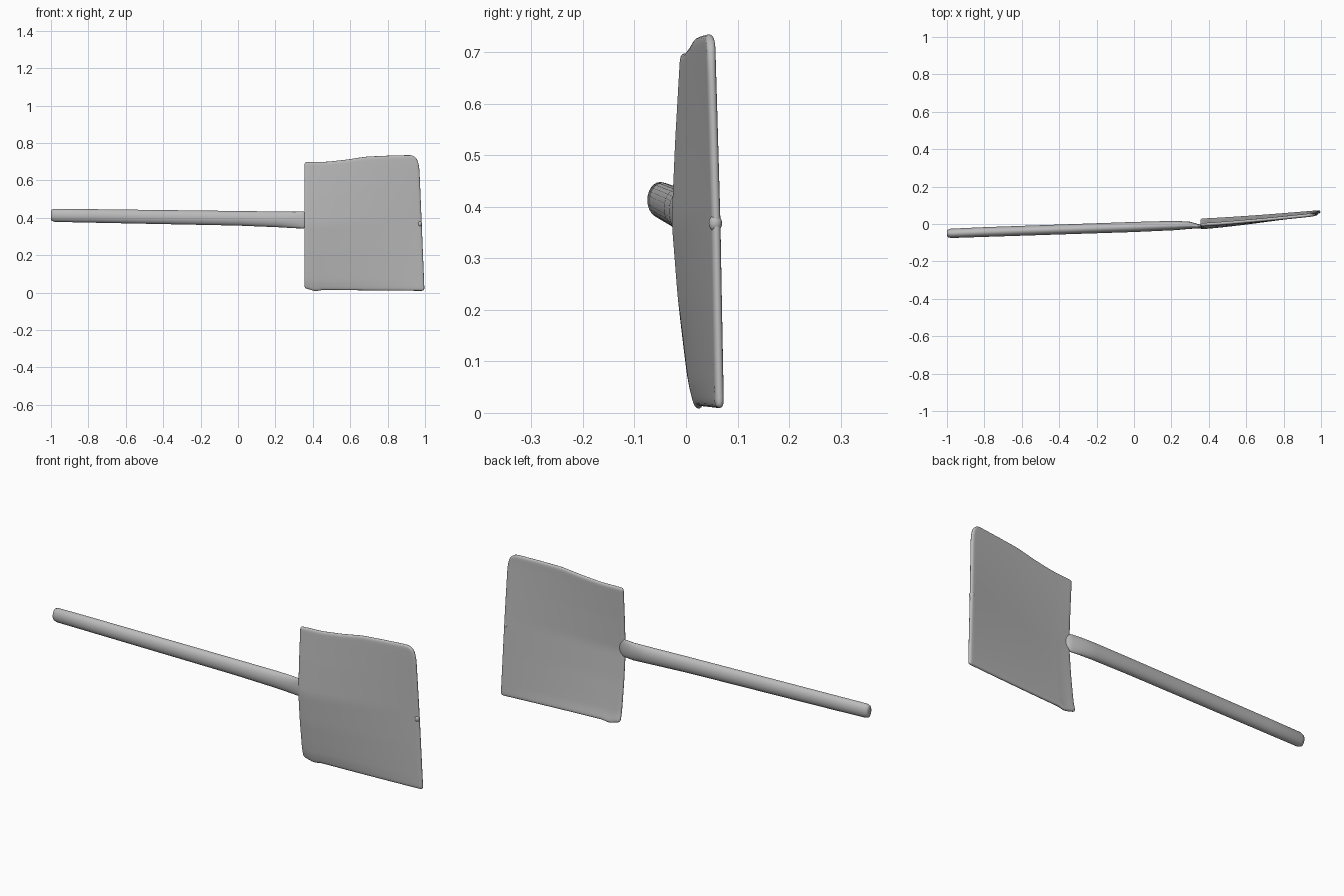
import bpy, bmesh, math
from mathutils import Vector

cube = bpy.data.objects.get("Cube")
if cube:
    bpy.data.objects.remove(cube, do_unlink=True)

grey = bpy.data.materials.new("plain grey")
grey.use_nodes = True
colour = (0.5, 0.5, 0.5, 1)
grey.diffuse_color = colour
grey.node_tree.nodes["Principled BSDF"].inputs["Base Color"].default_value = colour


def curve(points, t):
    """Smoothly interpolate (t, value) points."""
    if t <= points[0][0]:
        return points[0][1]
    for (a, p), (b, q) in zip(points, points[1:]):
        if t <= b:
            return p + (q - p) * (t - a) / (b - a)
    return points[-1][1]


def finish(bm, name):
    bmesh.ops.recalc_face_normals(bm, faces=bm.faces)
    mesh = bpy.data.meshes.new(name)
    bm.to_mesh(mesh)
    bm.free()
    ob = bpy.data.objects.new(name, mesh)
    bpy.context.collection.objects.link(ob)
    mesh.materials.append(grey)
    for p in mesh.polygons:
        p.use_smooth = True
    return ob


# Blade: thin bowed sheet with a wavy top edge
TOP = [(0, .698), (.2, .70), (.38, .712), (.55, .728), (.75, .733), (1, .737)]
BOTTOM = [(0, .022), (.05, .016), (.09, .003), (.14, .013), (1, .008)]
NEAR_Y = [(0, .024), (.06, .012), (.15, .004), (.3, -.008), (.52, -.02),
          (.75, -.013), (1, -.003)]
FAR_Y = [(0, .066), (.5, .06), (1, .049)]
N = 28


def blade_point(u, v):
    right = .998 - .030 * v - .012 * max(0, (v - .9) / .1) ** 2
    x = .354 + (right - .354) * u
    z = curve(BOTTOM, u) * (1 - v) + curve(TOP, u) * v
    # round the outer top corner
    z -= .02 * max(0, (u - .95) / .05) ** 2 * v ** 8
    near, far = curve(NEAR_Y, v), curve(FAR_Y, v)
    return Vector((x, near + (far - near) * u ** 1.2, z))


bm = bmesh.new()
grid = [[bm.verts.new(blade_point(i / N, j / N)) for j in range(N + 1)]
        for i in range(N + 1)]
for i in range(N):
    for j in range(N):
        bm.faces.new((grid[i][j], grid[i + 1][j],
                      grid[i + 1][j + 1], grid[i][j + 1]))
blade = finish(bm, "blade")
solid = blade.modifiers.new("thickness", "SOLIDIFY")
solid.thickness = .018
solid.offset = 0
sub = blade.modifiers.new("rounding", "SUBSURF")
sub.levels = sub.render_levels = 2

# Handle: oval bar with a rounded butt, flattening into the blade
# each ring: x, centre y, centre z, y radius, z radius
RINGS = [(-1, -.05, .413, .012, .020), (-.996, -.05, .413, .020, .030),
         (-.98, -.05, .413, .025, .035), (-.8, -.043, .410, .026, .036),
         (0, -.016, .397, .027, .039), (.22, -.008, .391, .025, .042),
         (.30, -.007, .388, .019, .044), (.345, -.012, .388, .011, .045),
         (.39, -.016, .388, .006, .040)]
SIDES = 24
bm = bmesh.new()
loops = []
for x, y, z, ry, rz in RINGS:
    angles = [2 * math.pi * k / SIDES for k in range(SIDES)]
    loops.append([bm.verts.new((x, y + ry * math.cos(a), z + rz * math.sin(a)))
                  for a in angles])
for a, b in zip(loops, loops[1:]):
    for k in range(SIDES):
        m = (k + 1) % SIDES
        bm.faces.new((a[k], a[m], b[m], b[k]))
bm.faces.new(loops[0])
bm.faces.new(loops[-1])
handle = finish(bm, "handle")

# Small dent ridge on the outer blade edge
bpy.ops.mesh.primitive_uv_sphere_add(segments=16, ring_count=8, radius=1,
                                     location=(.972, .057, .368))
nick = bpy.context.object
nick.name = "edge_nick"
nick.scale = (.012, .013, .016)
nick.data.materials.append(grey)
bpy.ops.object.shade_smooth()
